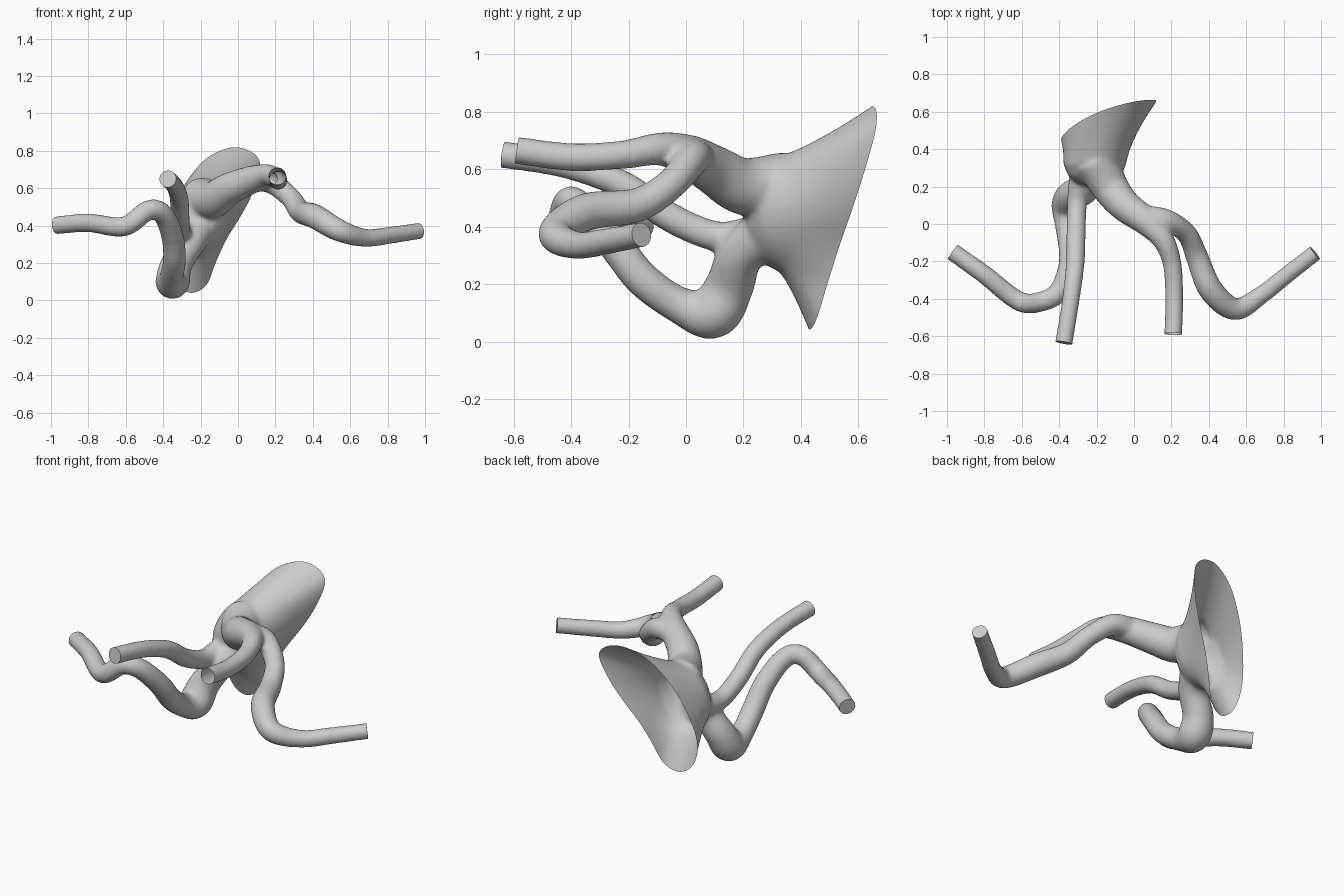
import bpy, bmesh, math
from mathutils import Vector

if "Cube" in bpy.data.objects:
    bpy.data.objects.remove(bpy.data.objects["Cube"])


def spline(pts, n, closed=False):
    """Catmull-Rom resampling of points of any dimension."""
    pts = [Vector(p) for p in pts]
    c = len(pts)
    get = (lambda i: pts[i % c]) if closed else (lambda i: pts[max(0, min(c - 1, i))])
    out = []
    for i in range(c if closed else c - 1):
        a, b, d, e = get(i - 1), get(i), get(i + 1), get(i + 2)
        for j in range(n):
            t = j / n
            out.append(0.5 * (2 * b + (d - a) * t + (2 * a - 5 * b + 4 * d - e) * t * t
                              + (3 * b - a - 3 * d + e) * t ** 3))
    if not closed:
        out.append(pts[-1])
    return out


def loft(bm, rings):
    """Closed solid through a list of equal-sized rings."""
    vs = [[bm.verts.new(p) for p in r] for r in rings]
    n = len(vs[0])
    faces = [bm.faces.new((a[i], a[(i + 1) % n], b[(i + 1) % n], b[i]))
             for a, b in zip(vs, vs[1:]) for i in range(n)]
    faces += [bm.faces.new(vs[0]), bm.faces.new(vs[-1])]
    bmesh.ops.recalc_face_normals(bm, faces=faces)


def vessel(bm, pts):
    """Tube along (x, y, z, radius) points; the last end overshoots for trimming."""
    path = spline(pts, 8)
    end = Vector(pts[-1][:3])
    direction = (end - Vector(path[-4][:3])).normalized()
    tip = end + direction * 0.05
    path.append(Vector((*tip, pts[-1][3])))
    centres = [Vector(p[:3]) for p in path]
    rings, u = [], Vector((0.3, 0.2, 1))
    for i, c in enumerate(centres):
        t = (centres[min(i + 1, len(path) - 1)] - centres[max(i - 1, 0)]).normalized()
        u = (u - t * u.dot(t)).normalized()
        v = t.cross(u)
        rings.append([c + path[i][3] * (u * math.cos(k * math.tau / 24) + v * math.sin(k * math.tau / 24))
                      for k in range(24)])
    loft(bm, rings)
    return end, direction


bm = bmesh.new()

# Flared open chamber: tilted rim outline (x, z) blended into an oval neck
rim_xz = [(.12, .72), (.08, .79), (-.02, .82), (-.13, .785), (-.22, .71), (-.31, .57),
          (-.37, .40), (-.39, .25), (-.35, .11), (-.26, .04), (-.17, .08), (-.12, .20),
          (-.06, .33), (.02, .46), (.08, .58)]
RIM_C = Vector((-.135, .54, .43))
RIM_N = Vector((-.205, 1, -.222)).normalized()
rim = [Vector((x, .54 + .205 * (x + .135) + .222 * (z - .43), z))
       for x, z in spline(rim_xz, 4, True)]
neck = []
for k in range(len(rim)):
    a = math.radians(45) + k * math.tau / len(rim)
    neck.append(Vector((-.21 + .165 * math.cos(a) + .03 * math.sin(a), .32, .445 + .2 * math.sin(a))))
neck_c = Vector((-.21, .32, .445))
rings = [[neck_c + (p - neck_c) * s + Vector((0, dy, 0)) for p in neck]
         for s, dy in ((.3, -.115), (.6, -.1), (.85, -.06))]
for i in range(13):
    s = i / 12 * 1.14
    w = s ** 1.25
    rings.append([Vector((n.x + (r.x - n.x) * w, n.y + (r.y - n.y) * s, n.z + (r.z - n.z) * w))
                  for n, r in zip(neck, rim)])
loft(bm, rings)

# Four vessels, from the chamber out to the ends
upper_left = [(-.25, .32, .40, .07), (-.29, .22, .375, .06), (-.305, .1, .367, .053),
              (-.31, -.06, .435, .052), (-.315, -.22, .545, .05), (-.34, -.42, .615, .047),
              (-.375, -.635, .65, .047)]
upper_right = [(-.2, .34, .54, .12), (-.13, .2, .54, .1), (-.05, .1, .595, .087),
               (.07, .01, .645, .075), (.16, -.09, .67, .058), (.205, -.22, .65, .05),
               (.215, -.4, .642, .049), (.21, -.588, .665, .048)]
lower_right = [(.05, .04, .64, .06), (.17, .02, .635, .06), (.28, -.05, .55, .055),
               (.335, -.17, .475, .06), (.41, -.35, .45, .066), (.54, -.455, .375, .06),
               (.68, -.38, .335, .049), (.82, -.27, .35, .046), (.968, -.155, .372, .044)]
lower_left = [(-.21, .28, .38, .09), (-.26, .19, .3, .08), (-.33, .15, .19, .085),
              (-.35, .09, .1, .092), (-.355, -.02, .125, .065), (-.34, -.15, .215, .062),
              (-.35, -.25, .34, .06), (-.40, -.36, .46, .056), (-.48, -.41, .482, .054),
              (-.61, -.415, .395, .053), (-.8, -.27, .415, .05), (-.968, -.15, .402, .048)]
ends = [vessel(bm, p) for p in (upper_left, upper_right, lower_right, lower_left)]

mesh = bpy.data.meshes.new("chamber_and_vessels")
bm.to_mesh(mesh)
bm.free()
obj = bpy.data.objects.new("chamber_and_vessels", mesh)
bpy.context.collection.objects.link(obj)
bpy.context.view_layer.objects.active = obj
obj.select_set(True)

# Fuse the parts into one skin and soften the joints
m = obj.modifiers.new("fuse", "REMESH")
m.mode = 'VOXEL'
m.voxel_size = 0.011
m = obj.modifiers.new("soften", "SMOOTH")
m.factor = 0.5
m.iterations = 10
for m in list(obj.modifiers):
    bpy.ops.object.modifier_apply(modifier=m.name)

# Trim the rim open, then trim each vessel end flat; only the upper right stays open
bm = bmesh.new()
bm.from_mesh(obj.data)


def everything(b):
    return b.verts[:] + b.edges[:] + b.faces[:]


bmesh.ops.bisect_plane(bm, geom=everything(bm), plane_co=RIM_C, plane_no=RIM_N, clear_outer=True)
for i, (co, no) in enumerate(ends):
    faces = [f for f in bm.faces if (f.calc_center_median() - co).length < 0.13]
    edges = {e for f in faces for e in f.edges}
    verts = {v for f in faces for v in f.verts}
    cut = bmesh.ops.bisect_plane(bm, geom=list(verts) + list(edges) + faces,
                                 plane_co=co, plane_no=no, clear_outer=True)
    if i != 1:
        loop = [e for e in cut["geom_cut"] if isinstance(e, bmesh.types.BMEdge) and e.is_boundary]
        bmesh.ops.holes_fill(bm, edges=loop, sides=0)
bm.to_mesh(obj.data)
bm.free()
bpy.ops.object.shade_smooth_by_angle(angle=math.radians(40))
